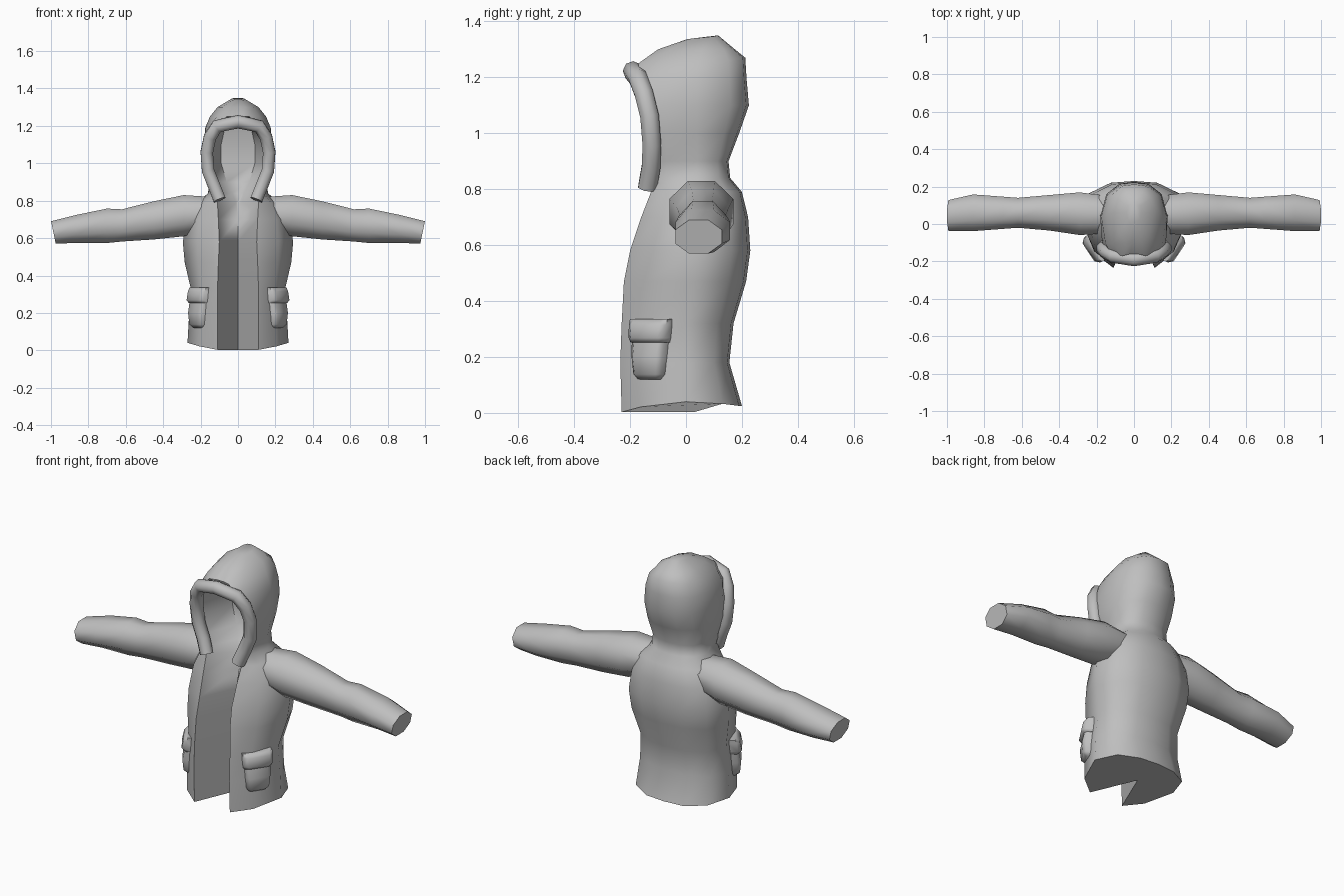
import bpy, bmesh, math

cube = bpy.data.objects.get("Cube")
if cube:
    bpy.data.objects.remove(cube, do_unlink=True)

mat = bpy.data.materials.new("grey cloth")
mat.use_nodes = True
GREY = (0.52, 0.52, 0.52, 1)
mat.diffuse_color = GREY
mat.node_tree.nodes["Principled BSDF"].inputs["Base Color"].default_value = GREY


def finish(ob, angle=60):
    if not ob.data.materials:
        ob.data.materials.append(mat)
    bpy.ops.object.select_all(action='DESELECT')
    ob.select_set(True)
    bpy.context.view_layer.objects.active = ob
    bpy.ops.object.shade_smooth_by_angle(angle=math.radians(angle))


def loft(name, rings, mirror=False):
    """Skin closed rings of equal length and cap both ends."""
    bm = bmesh.new()
    loops = [[bm.verts.new(p) for p in ring] for ring in rings]
    n = len(loops[0])
    for a, b in zip(loops, loops[1:]):
        for i in range(n):
            j = (i + 1) % n
            bm.faces.new((a[i], a[j], b[j], b[i]))
    bm.faces.new(loops[0][::-1])
    bm.faces.new(loops[-1])
    bmesh.ops.remove_doubles(bm, verts=bm.verts, dist=0.0005)
    bmesh.ops.recalc_face_normals(bm, faces=bm.faces)
    me = bpy.data.meshes.new(name)
    bm.to_mesh(me)
    bm.free()
    ob = bpy.data.objects.new(name, me)
    bpy.context.collection.objects.link(ob)
    finish(ob)
    if mirror:
        ob.modifiers.new("Mirror", 'MIRROR').use_mirror_merge = False
    return ob


# Jacket and hood: one loft whose rings are notched at the open front
def jacket_ring(z, fx, fy, w, cy, by, ay, ix, dz=(0, 0, 0)):
    f, s, b = dz
    half = [
        (ix, ay, z + f),                                             # inner lining
        (fx, fy, z + f),                                             # front edge
        (fx + (w - fx) * 0.6, fy + (cy - fy) * 0.3, z + (f + s) / 2),
        (w, cy, z + s),                                              # side
        (w * 0.82, cy + (by - cy) * 0.65, z + (s + b) / 2),
        (w * 0.42, cy + (by - cy) * 0.95, z + b),
    ]
    return half + [(0, by, z + b)] + [(-x, y, h) for x, y, h in reversed(half)]


# z, edge x, edge y, half width, side y, back y, lining y, lining half width
jacket = [
    (0.00, 0.11, -0.230, 0.270, 0.00, 0.200, 0.03, 0, (0.003, 0.04, 0.025)),
    (0.18, 0.11, -0.235, 0.262, 0.00, 0.155, 0.03, 0),
    (0.32, 0.11, -0.230, 0.250, 0.00, 0.170, 0.03, 0),
    (0.47, 0.105, -0.222, 0.285, 0.03, 0.215, 0.03, 0),
    (0.58, 0.10, -0.200, 0.295, 0.04, 0.230, 0.03, 0),
    (0.70, 0.105, -0.160, 0.275, 0.04, 0.222, 0.01, 0),
    (0.79, 0.11, -0.125, 0.220, 0.05, 0.200, 0.00, 0.01),
    (0.84, 0.10, -0.120, 0.160, 0.04, 0.158, 0.04, 0.03),
    (0.90, 0.13, -0.115, 0.155, 0.04, 0.152, 0.07, 0.06),
    (1.00, 0.16, -0.120, 0.175, 0.04, 0.190, 0.08, 0.09),
    (1.10, 0.16, -0.135, 0.180, 0.04, 0.225, 0.08, 0.09),
    (1.19, 0.12, -0.165, 0.175, 0.04, 0.217, 0.06, 0.07),
    (1.25, 0.06, -0.170, 0.150, 0.04, 0.212, -0.16, 0.02, (0, 0, 0.02)),
    (1.30, 0.04, -0.100, 0.110, 0.06, 0.175, -0.10, 0.01),
    (1.335, 0.015, 0.00, 0.040, 0.06, 0.115, 0.00, 0.005, (0, 0.007, 0.015)),
]
loft("jacket_and_hood", [jacket_ring(*r) for r in jacket])


# Sleeves: eight-sided rings along x, with a slanted cuff
def sleeve_ring(x, y, ry, z, rz, slant=0):
    k = 1 / math.cos(math.pi / 8)
    pts = []
    for i in range(8):
        a = (i + 0.5) * math.pi / 4
        s = k * math.sin(a)
        pts.append((x + slant * s, y + k * ry * math.cos(a), z + rz * s))
    return pts


sleeve = [
    (0.14, 0.050, 0.100, 0.735, 0.085),
    (0.29, 0.055, 0.114, 0.720, 0.110),
    (0.45, 0.060, 0.095, 0.695, 0.102),
    (0.62, 0.060, 0.080, 0.668, 0.086),
    (0.70, 0.060, 0.086, 0.666, 0.092),
    (0.86, 0.060, 0.098, 0.650, 0.075),
    (0.987, 0.045, 0.083, 0.630, 0.060, 0.0125),
]
loft("sleeves", [sleeve_ring(*r) for r in sleeve], mirror=True)


# Pockets: tapered pouch under a flap, set diagonally on the side front
def pocket_ring(z, hw, depth):
    prof = [(-hw, -0.03), (-hw, depth * 0.5), (-hw * 0.75, depth),
            (hw * 0.75, depth), (hw, depth * 0.5), (hw, -0.03)]
    return [(0.21 + 0.55 * t + 0.83 * n, -0.13 + 0.83 * t - 0.55 * n, z)
            for t, n in prof]


pouch = [(0.12, 0.045, 0.012), (0.138, 0.060, 0.030),
         (0.20, 0.066, 0.036), (0.27, 0.070, 0.020)]
flap = [(0.252, 0.074, 0.026), (0.268, 0.077, 0.040),
        (0.315, 0.080, 0.030), (0.335, 0.081, 0.012)]
loft("pocket_pouches", [pocket_ring(*r) for r in pouch], mirror=True)
loft("pocket_flaps", [pocket_ring(*r) for r in flap], mirror=True)

# Padded trim around the hood opening
side = [(0.098, -0.138, 0.805), (0.128, -0.125, 0.88), (0.160, -0.122, 0.96),
        (0.167, -0.130, 1.06), (0.150, -0.150, 1.14), (0.112, -0.172, 1.198)]
path = side + [(0, -0.19, 1.222)] + [(-x, y, z) for x, y, z in reversed(side)]
curve = bpy.data.curves.new("hood_trim", 'CURVE')
curve.dimensions = '3D'
curve.bevel_depth = 0.036
curve.bevel_resolution = 2
curve.use_fill_caps = True
spline = curve.splines.new('POLY')
spline.points.add(len(path) - 1)
for p, co in zip(spline.points, path):
    p.co = (*co, 1)
trim = bpy.data.objects.new("hood_trim", curve)
bpy.context.collection.objects.link(trim)
bpy.ops.object.select_all(action='DESELECT')
trim.select_set(True)
bpy.context.view_layer.objects.active = trim
bpy.ops.object.convert(target='MESH')
finish(bpy.context.view_layer.objects.active)
